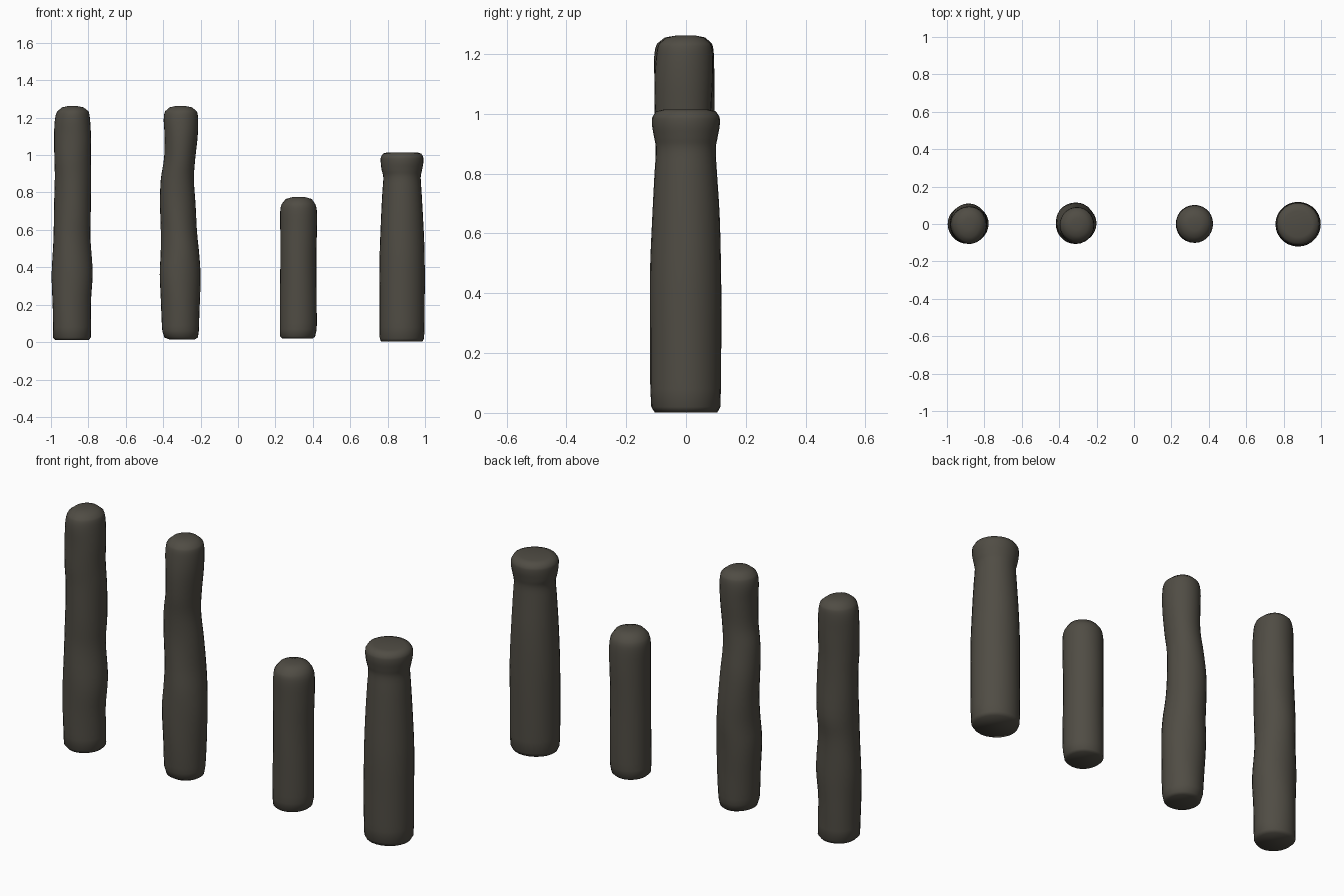
import bpy, bmesh, math

SIDES = 28

# single weathered wood colour
wood = bpy.data.materials.new("dark weathered wood")
wood.diffuse_color = (0.08, 0.073, 0.058, 1)


def spline(p0, p1, p2, p3, t):
    return tuple(0.5 * (2 * b + (c - a) * t + (2 * a - 5 * b + 4 * c - d) * t * t
                        + (3 * b - a - 3 * c + d) * t ** 3)
                 for a, b, c, d in zip(p0, p1, p2, p3))


def post(name, rings, wobble, phase, steps=4):
    """Loft rings (z, x left, x right, y front, y back) into a hewn post."""
    bm = bmesh.new()
    n = len(rings)
    path = []
    for i in range(n - 1):
        p = [rings[max(0, min(n - 1, i + k))] for k in (-1, 0, 1, 2)]
        near_end = i < 2 or i >= n - 3
        m = 1 if near_end else steps
        path += [spline(*p, s / m) for s in range(m)]
    path.append(rings[-1])
    loops = []
    for z, x0, x1, y0, y1 in path:
        loop = []
        for k in range(SIDES):
            a = 2 * math.pi * k / SIDES
            w = 1 + wobble * math.sin(3 * a + 7 * z + phase) * math.sin(9 * z + phase)
            loop.append(bm.verts.new(((x0 + x1) / 2 + (x1 - x0) / 2 * w * math.cos(a),
                                      (y0 + y1) / 2 + (y1 - y0) / 2 * w * math.sin(a), z)))
        loops.append(loop)
    for a, b in zip(loops, loops[1:]):
        for k in range(SIDES):
            j = (k + 1) % SIDES
            bm.faces.new((a[k], a[j], b[j], b[k]))
    bm.faces.new(loops[0][::-1])
    bm.faces.new(loops[-1])
    for f in bm.faces:
        f.smooth = True
    mesh = bpy.data.meshes.new(name)
    bm.to_mesh(mesh)
    bm.free()
    mesh.materials.append(wood)
    ob = bpy.data.objects.new(name, mesh)
    bpy.context.collection.objects.link(ob)
    return ob


# tall knobbly post, far left
post("tall_post_left", [
    (0.01, -0.975, -0.80, -0.09, 0.09), (0.025, -0.99, -0.787, -0.10, 0.10),
    (0.08, -0.99, -0.787, -0.103, 0.10), (0.22, -0.993, -0.787, -0.105, 0.10),
    (0.37, -0.996, -0.777, -0.105, 0.103), (0.55, -0.988, -0.79, -0.098, 0.10),
    (0.68, -0.984, -0.787, -0.10, 0.11), (0.87, -0.98, -0.785, -0.10, 0.10),
    (0.98, -0.982, -0.787, -0.105, 0.095), (1.10, -0.982, -0.785, -0.105, 0.095),
    (1.19, -0.978, -0.79, -0.105, 0.095), (1.235, -0.965, -0.80, -0.095, 0.088),
    (1.255, -0.94, -0.825, -0.07, 0.065), (1.262, -0.91, -0.86, -0.03, 0.03)],
    0.018, 0.4)

# tall bent post
post("tall_post_bent", [
    (0.015, -0.37, -0.23, -0.075, 0.075), (0.025, -0.395, -0.215, -0.09, 0.09),
    (0.06, -0.405, -0.21, -0.10, 0.10), (0.20, -0.412, -0.205, -0.105, 0.105),
    (0.36, -0.42, -0.202, -0.105, 0.11), (0.48, -0.413, -0.208, -0.10, 0.115),
    (0.60, -0.413, -0.22, -0.09, 0.115), (0.74, -0.418, -0.228, -0.085, 0.105),
    (0.87, -0.412, -0.235, -0.09, 0.09), (0.98, -0.395, -0.228, -0.10, 0.085),
    (1.10, -0.393, -0.216, -0.105, 0.09), (1.19, -0.397, -0.213, -0.10, 0.09),
    (1.235, -0.388, -0.22, -0.09, 0.082), (1.255, -0.365, -0.245, -0.065, 0.06),
    (1.262, -0.335, -0.28, -0.03, 0.03)],
    0.018, 2.1)

# short plain post
post("short_post", [
    (0.02, 0.235, 0.40, -0.085, 0.085), (0.03, 0.224, 0.412, -0.095, 0.095),
    (0.07, 0.223, 0.42, -0.10, 0.10), (0.25, 0.224, 0.42, -0.10, 0.10),
    (0.45, 0.226, 0.418, -0.10, 0.10), (0.60, 0.226, 0.422, -0.10, 0.102),
    (0.70, 0.226, 0.422, -0.10, 0.10), (0.74, 0.235, 0.412, -0.092, 0.09),
    (0.765, 0.255, 0.395, -0.07, 0.07), (0.775, 0.29, 0.36, -0.035, 0.035)],
    0.008, 1.0)

# thick mooring post with flared head
post("flared_post", [
    (0.002, 0.765, 0.985, -0.105, 0.105), (0.02, 0.758, 0.995, -0.116, 0.115),
    (0.08, 0.756, 0.997, -0.119, 0.117), (0.25, 0.756, 0.998, -0.12, 0.118),
    (0.46, 0.757, 0.998, -0.12, 0.118), (0.65, 0.764, 0.990, -0.113, 0.113),
    (0.80, 0.772, 0.982, -0.105, 0.104), (0.88, 0.777, 0.977, -0.10, 0.10),
    (0.92, 0.768, 0.984, -0.106, 0.106), (0.96, 0.763, 0.991, -0.113, 0.113),
    (0.99, 0.764, 0.99, -0.112, 0.112), (1.008, 0.775, 0.98, -0.10, 0.10),
    (1.015, 0.80, 0.955, -0.07, 0.07)],
    0.005, 0.0)
